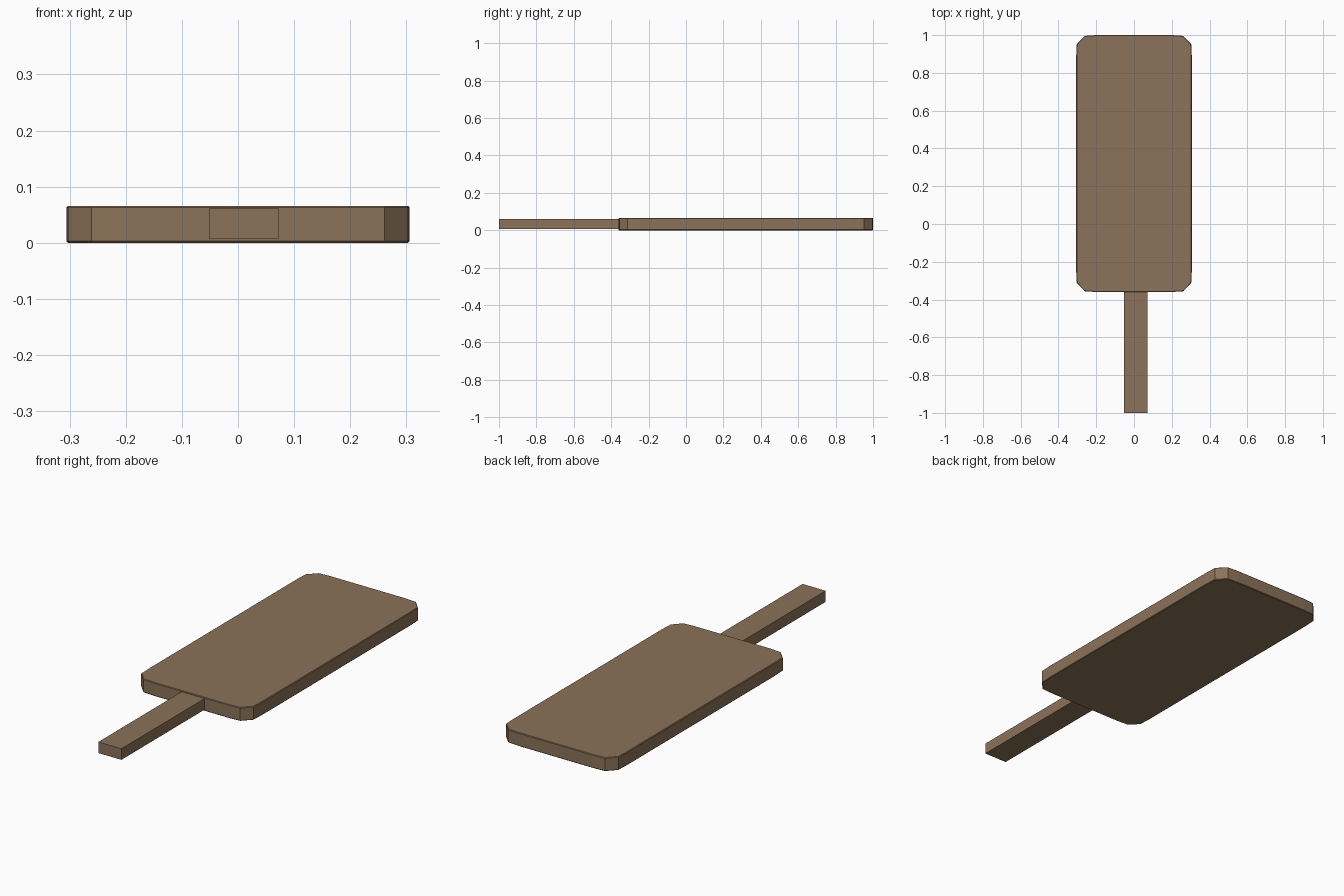
import bpy, bmesh

if "Cube" in bpy.data.objects:
    bpy.data.objects.remove(bpy.data.objects["Cube"])

wood = bpy.data.materials.new("brown_wood")
wood.diffuse_color = (0.26, 0.17, 0.10, 1)
wood.use_nodes = True
wood.node_tree.nodes["Principled BSDF"].inputs["Base Color"].default_value = wood.diffuse_color


def prism(name, outline, z0, z1, bevel=0.0):
    """Extrude a counter-clockwise xy outline from z0 to z1."""
    bm = bmesh.new()
    base = bm.faces.new([bm.verts.new((x, y, z0)) for x, y in outline])
    top = bmesh.ops.extrude_face_region(bm, geom=[base])["geom"]
    for v in top:
        if isinstance(v, bmesh.types.BMVert):
            v.co.z = z1
    bmesh.ops.recalc_face_normals(bm, faces=bm.faces)
    if bevel:
        # soften only the top and bottom rims
        rims = [e for e in bm.edges if abs(e.verts[0].co.z - e.verts[1].co.z) < 1e-6]
        bmesh.ops.bevel(bm, geom=rims, offset=bevel, segments=1,
                        affect='EDGES', profile=0.5)
    mesh = bpy.data.meshes.new(name)
    bm.to_mesh(mesh)
    bm.free()
    mesh.materials.append(wood)
    obj = bpy.data.objects.new(name, mesh)
    bpy.context.collection.objects.link(obj)
    return obj


# Board: one corner profile mirrored to all four corners
cy, hy = 0.32, 0.68
corner = [(0.306, hy - 0.11), (0.303, hy - 0.048), (0.261, hy - 0.004), (0.20, hy)]
right_to_left = corner + [(-x, y) for x, y in reversed(corner)]
outline = right_to_left + [(-x, -y) for x, y in right_to_left]
prism("board", [(x, y + cy) for x, y in outline], 0.0, 0.066, 0.003)

# Handle: slim bar, slightly off centre, tucked into the board end
prism("handle", [(-0.052, -1.0), (0.072, -1.0), (0.072, -0.35), (-0.052, -0.35)],
      0.007, 0.061)
